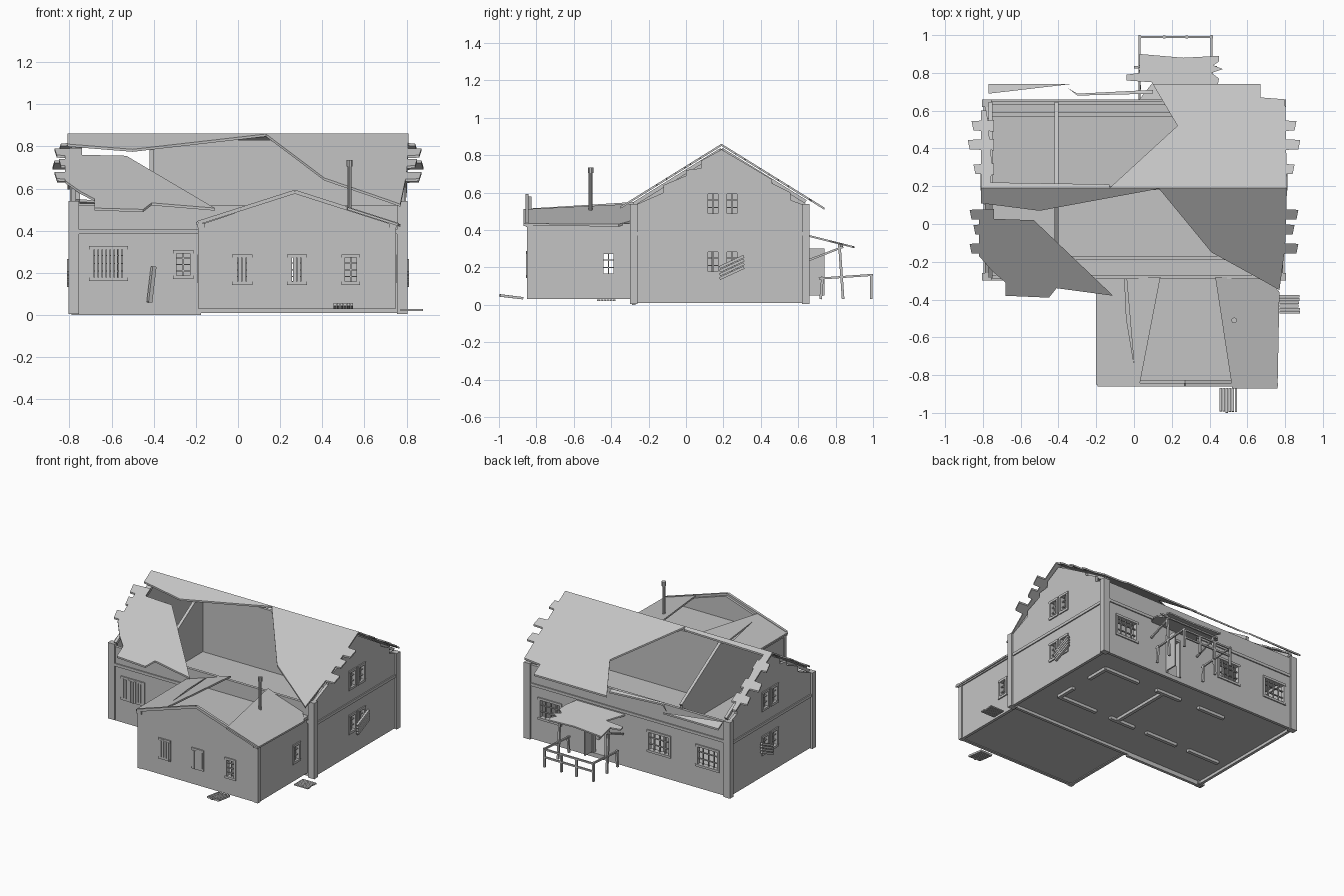
import bpy, bmesh, random
from mathutils import Vector

random.seed(4)
old = bpy.data.objects.get("Cube")
if old:
    bpy.data.objects.remove(old)

grey = bpy.data.materials.new("weathered_grey")
grey.use_nodes = True
shade = (0.55, 0.55, 0.55, 1)
grey.diffuse_color = shade
grey.node_tree.nodes["Principled BSDF"].inputs["Base Color"].default_value = shade


def finish(name, bm):
    bmesh.ops.recalc_face_normals(bm, faces=bm.faces)
    mesh = bpy.data.meshes.new(name)
    bm.to_mesh(mesh)
    bm.free()
    mesh.materials.append(grey)
    for p in mesh.polygons:
        p.use_smooth = False
    obj = bpy.data.objects.new(name, mesh)
    bpy.context.collection.objects.link(obj)
    return obj


def boxes(name, bounds):
    """One object made of boxes, each given as (low corner, high corner)."""
    bm = bmesh.new()
    for lo, hi in bounds:
        lo, hi = Vector(lo), Vector(hi)
        for v in bmesh.ops.create_cube(bm, size=1)["verts"]:
            v.co = (lo + hi) / 2 + v.co * (hi - lo)
    return finish(name, bm)


def beams(name, lines, w=0.014):
    """Square timbers between pairs of points."""
    bm = bmesh.new()
    for a, b in lines:
        a, b = Vector(a), Vector(b)
        turn = (b - a).to_track_quat("Z", "Y")
        for v in bmesh.ops.create_cube(bm, size=1)["verts"]:
            c = v.co
            v.co = (a + b) / 2 + turn @ Vector((c.x * w, c.y * w, c.z * (b - a).length))
    return finish(name, bm)


def panel(name, loops, thick, place):
    """Flat slab from an outline plus hole loops, moved by a placing rule."""
    curve = bpy.data.curves.new(name, "CURVE")
    curve.dimensions, curve.fill_mode, curve.extrude = "2D", "BOTH", thick / 2
    for loop in loops:
        s = curve.splines.new("POLY")
        s.points.add(len(loop) - 1)
        for p, (u, v) in zip(s.points, loop):
            p.co = (u, v, 0, 1)
        s.use_cyclic_u = True
    tmp = bpy.data.objects.new("tmp", curve)
    bpy.context.collection.objects.link(tmp)
    mesh = bpy.data.meshes.new_from_object(tmp.evaluated_get(bpy.context.evaluated_depsgraph_get()))
    bm = bmesh.new()
    bm.from_mesh(mesh)
    bpy.data.objects.remove(tmp)
    bpy.data.curves.remove(curve)
    bpy.data.meshes.remove(mesh)
    bmesh.ops.remove_doubles(bm, verts=bm.verts, dist=0.0001)
    for v in bm.verts:
        v.co = place(*v.co)
    return finish(name, bm)


def rect(u0, u1, v0, v1):
    return [(u0, v0), (u1, v0), (u1, v1), (u0, v1)]


def on_wall(axis, pos):
    if axis == "y":
        return lambda u, v, d: (u, pos + d, v)
    return lambda u, v, d: (pos + d, u, v)


def window(name, axis, pos, hole, cols=2, rows=4, boarded=False):
    u0, u1, v0, v1 = hole
    at = on_wall(axis, pos)
    bars = []

    def bar(a, b, c, d, depth):
        bars.append((at(a, c, -depth), at(b, d, depth)))

    f, m = 0.008, 0.003
    for u in (u0, u1):
        bar(u - f, u + f, v0 - f, v1 + f, 0.016)
    for v in (v0, v1):
        bar(u0 - f, u1 + f, v - f, v + f, 0.018)
    for i in range(1, cols):
        u = u0 + (u1 - u0) * i / cols
        bar(u - m, u + m, v0, v1, 0.005)
    for i in range(1, rows):
        v = v0 + (v1 - v0) * i / rows
        bar(u0, u1, v - m, v + m, 0.005)
    if boarded:
        n = round((u1 - u0) / 0.018)
        step = (u1 - u0) / n
        for i in range(n):
            jag = random.uniform(0, 0.02)
            bar(u0 + step * i, u0 + step * (i + 0.85), v0 + jag - 0.01, v1 + jag - 0.01, 0.02)
    boxes(name, bars)


def wall(name, axis, pos, outline, holes=(), doors=(), **style):
    panel(name, [outline] + [rect(*h) for h in (*holes, *doors)], 0.02, on_wall(axis, pos))
    for i, h in enumerate(holes):
        window(f"{name}_window_{i}", axis, pos, h, **style)


# Main house shell
W, FRONT, BACK, RIDGE = 0.78, -0.28, 0.64, 0.19
def main_z(y):
    return 0.855 - 0.62 * abs(y - RIDGE)
wall("front_wall", "y", FRONT, rect(-W, W, 0.01, 0.52), [(-0.30, -0.22, 0.18, 0.30)], [(-0.70, -0.53, 0.17, 0.32), (0.2, 0.3, 0.04, 0.3)])
window("boarded_front_window", "y", FRONT, (-0.70, -0.53, 0.17, 0.32), 4, 4, True)
wall("back_wall", "y", BACK, rect(-W, W, 0.01, 0.53),
     [(x, x + 0.17, 0.17, 0.31) for x in (0.52, -0.33, -0.71)], [(0.17, 0.27, 0.04, 0.3)], cols=4, rows=3)
gable = [(FRONT, 0.01), (BACK, 0.01), (BACK, 0.53), (0.56, 0.56), (0.56, 0.6), (0.46, 0.65), (0.46, 0.67),
         (0.36, 0.73), (RIDGE, 0.83), (0.08, 0.77), (0.08, 0.73), (0, 0.72), (0, 0.69), (-0.12, 0.64), (-0.12, 0.6), (FRONT, 0.53)]
panes = [(y, y + 0.07, z, z + 0.12) for y in (0.11, 0.21) for z in (0.17, 0.48)]
for s, side in ((1, "right"), (-1, "left")):
    wall(f"{side}_gable", "x", s * W, gable, panes, rows=3)
    beams(f"{side}_fallen_boards", [((s * 0.805, 0.18, z), (s * 0.805, 0.31, z + 0.06)) for z in (0.14, 0.16, 0.18, 0.2)], 0.015)
    boxes(f"{side}_corner_posts", [((s * W - 0.025, y - 0.02, 0.005), (s * W + 0.025, y + 0.02, 0.54)) for y in (FRONT, BACK)])
    boxes(f"{side}_band", [((s * W - 0.018, FRONT, 0.37), (s * W + 0.018, BACK, 0.39))])
boxes("long_bands", [((-W, y - 0.018, 0.385), (W, y + 0.018, 0.405)) for y in (FRONT, BACK)])
boxes("floor", [((-W, FRONT, 0.03), (W, BACK, 0.04))])
boxes("attic_floor", [((-W, FRONT, 0.39), (W, BACK, 0.4))])
boxes("attic_joists", [((-W, y, 0.4), (W, y + 0.02, 0.42)) for y in (-0.19, 0.57)])

# Rooms and attic partitions
rooms = [(-0.35, -0.1, 0), (0, 0.2, 0), (0.32, 0.63, 0), (-0.7, -0.45, 0), (-0.36, -0.15, 0.46), (0, 0.2, 0.46), (0.35, 0.63, 0.46)]
boxes("room_walls", [((a, y - 0.012, 0.01), (b, y + 0.012, 0.39)) for a, b, y in rooms]
      + [((x, a, 0.01), (x + 0.024, b, 0.39)) for x, a, b in ((0.13, 0, 0.46), (0.61, 0, 0.14), (0.61, 0.3, 0.46))])
wall("attic_middle_wall", "y", RIDGE, rect(-0.41, W, 0.4, 0.83))
wall("attic_cross_wall", "x", -0.41, [(FRONT, 0.4), (BACK, 0.4), (BACK, 0.54), (RIDGE, 0.83), (FRONT, 0.53)])

# Broken main roof
def on_main(x, y, d):
    return (x, y, main_z(y) + d)
sheets = {
    "roof_front_ridge": [(-0.81, 0.19), (0.15, 0.19), (-0.5, 0.07), (-0.81, 0.11)],
    "roof_front_left": [(-0.82, 0.03), (-0.53, 0.02), (-0.11, -0.38), (-0.41, -0.34), (-0.45, -0.39), (-0.68, -0.38),
                        (-0.68, -0.31), (-0.75, -0.25), (-0.82, -0.17)],
    "roof_front_right": [(0.13, 0.19), (0.81, 0.19), (0.8, -0.12), (0.77, -0.35), (0.7, -0.31), (0.41, -0.15)],
    "roof_back_right": [(-0.13, 0.19), (0.23, 0.52), (0.1, 0.74), (0.67, 0.74), (0.67, 0.67), (0.8, 0.66), (0.81, 0.19)],
    "roof_back_left": [(-0.81, 0.19), (-0.13, 0.19), (-0.13, 0.21), (-0.76, 0.22), (-0.75, 0.3), (-0.78, 0.6), (-0.81, 0.6)],
    "roof_loose_eave": [(-0.77, 0.74), (-0.34, 0.74), (-0.77, 0.69)],
    "roof_eave_chip": [(-0.35, 0.72), (-0.3, 0.69), (0.1, 0.71), (0.1, 0.69), (-0.3, 0.68)],
}
for name, outline in sheets.items():
    panel(name, [outline], 0.012, on_main)
for s, side in ((1, "right"), (-1, "left")):
    for y, length in ((0.49, 0.07), (0.39, 0.09), (0.26, 0.06), (0.02, 0.08), (-0.06, 0.06), (-0.16, 0.08)):
        panel(f"{side}_roof_plank", [[(s * 0.74, y), (s * (W + length), y + 0.005),
              (s * (W + length + 0.01), y + 0.055), (s * 0.74, y + 0.06)]], 0.012, on_main)
beams("rafters", [((x, RIDGE, 0.83), (x, y, main_z(y) - 0.025)) for x in (-0.41, 0.76, -0.76) for y in (FRONT, BACK)], 0.02)

# Front wing
L, R, WF, MID = -0.175, 0.735, -0.835, 0.27
def wing_z(x):
    return 0.585 - 0.32 * abs(x - MID)
wing_front = [(L, 0.03), (R, 0.03), (R, 0.43), (MID, 0.58), (L, 0.43)]
boarded = [(-0.02, 0.06, 0.15, 0.28), (0.24, 0.32, 0.15, 0.28)]
wall("wing_front_wall", "y", WF, wing_front, [(0.5, 0.57, 0.15, 0.28)], boarded)
for i, h in enumerate(boarded):
    window(f"wing_boarded_window_{i}", "y", WF, h, boarded=True)
for x, side in ((L, "left"), (R, "right")):
    wall(f"wing_{side}_wall", "x", x, rect(WF, FRONT, 0.03, 0.43), [(-0.45, -0.38, 0.16, 0.28)], rows=3)
    boxes(f"wing_{side}_trim", [((x - 0.015, WF - 0.015, 0.03), (x + 0.015, WF + 0.015, 0.42)),
                                ((x - 0.018, WF - 0.02, 0.415), (x + 0.018, FRONT, 0.435))])
boxes("wing_floor", [((L, WF, 0.035), (R, FRONT, 0.045))])
boxes("wing_ceiling", [((L, WF, 0.41), (R, FRONT, 0.42))])
for name, outline in {
    "wing_roof_left": [(-0.2, -0.85), (0.02, -0.86), (-0.04, -0.5), (-0.05, FRONT), (-0.2, FRONT)],
    "wing_roof_strip": [(0.01, -0.86), (0.03, -0.85), (0.14, FRONT), (-0.04, FRONT)],
    "wing_roof_right": [(0.52, -0.87), (0.76, -0.87), (0.77, -0.36), (0.7, FRONT), (0.43, FRONT)],
}.items():
    panel(name, [outline], 0.012, lambda x, y, d: (x, y, wing_z(x) + d))
beams("wing_verge", [((MID, -0.85, 0.585), (x, -0.85, wing_z(x))) for x in (-0.19, 0.76)], 0.018)

# Stove pipe
bm = bmesh.new()
for radius, depth, z in ((0.01, 0.24, 0.6), (0.015, 0.03, 0.72)):
    made = bmesh.ops.create_cone(bm, cap_ends=True, segments=10, radius1=radius, radius2=radius, depth=depth)
    bmesh.ops.translate(bm, verts=made["verts"], vec=(0.53, -0.51, z))
finish("stove_pipe", bm)

# Back porch
canopy = [(0.02, 0.65), (0.1, 0.75), (-0.04, 0.76), (-0.04, 0.79), (0.03, 0.8), (0.03, 0.9), (0.26, 0.88), (0.45, 0.89),
          (0.45, 0.86), (0.42, 0.84), (0.47, 0.82), (0.41, 0.8), (0.45, 0.77), (0.44, 0.72), (0.4, 0.65)]
panel("porch_canopy", [canopy], 0.01, lambda x, y, d: (x, y, 0.37 - 0.25 * (y - 0.65) + d))
posts, rails = [], [((0.03, 0.99, z), (0.41, 0.99, z)) for z in (0.155, 0.1)]
for x in (0.03, 0.41):
    posts += [((x, 0.84, 0.03), (x, 0.82, 0.325)), ((x, 0.99, 0.03), (x, 0.99, 0.165)), ((x, 0.72, 0.03), (x, 0.73, 0.15))]
    rails += [((x, 0.71, 0.14), (x, 1.0, 0.16)), ((x, 0.66, 0.24), (x, 0.84, 0.31))]
posts += [((x, 0.99, 0.03), (x, 0.99, 0.16)) for x in (0.16, 0.28)]
rails.append(((0.0, 0.83, 0.315), (0.44, 0.83, 0.315)))
beams("porch_posts", posts)
beams("porch_rails", rails, 0.011)
boxes("open_door", [((0.27, 0.65, 0.05), (0.28, 0.74, 0.3))])
boxes("door_frame", [((x, 0.625, 0.04), (x + 0.015, 0.66, 0.31)) for x in (0.16, 0.265)] + [((0.16, 0.625, 0.295), (0.28, 0.66, 0.31))])

# Loose duckboards on the ground and a plank leaning on the front
boxes("side_duckboard", [((0.77, y, 0.02), (0.87 + random.uniform(0, 0.01), y + 0.014, 0.028)) for y in [-0.475 + 0.017 * i for i in range(6)]])
beams("front_duckboard", [((x, -0.87, 0.035), (x, -1 + random.uniform(0, 0.01), 0.05)) for x in [0.46 + 0.016 * i for i in range(6)]], 0.013)
beams("leaning_plank", [((-0.42, -0.31, 0.06), (-0.4, -0.3, 0.23))], 0.02)
boxes("footing", [((-0.79, FRONT - 0.01, 0), (L, FRONT + 0.01, 0.02))])
